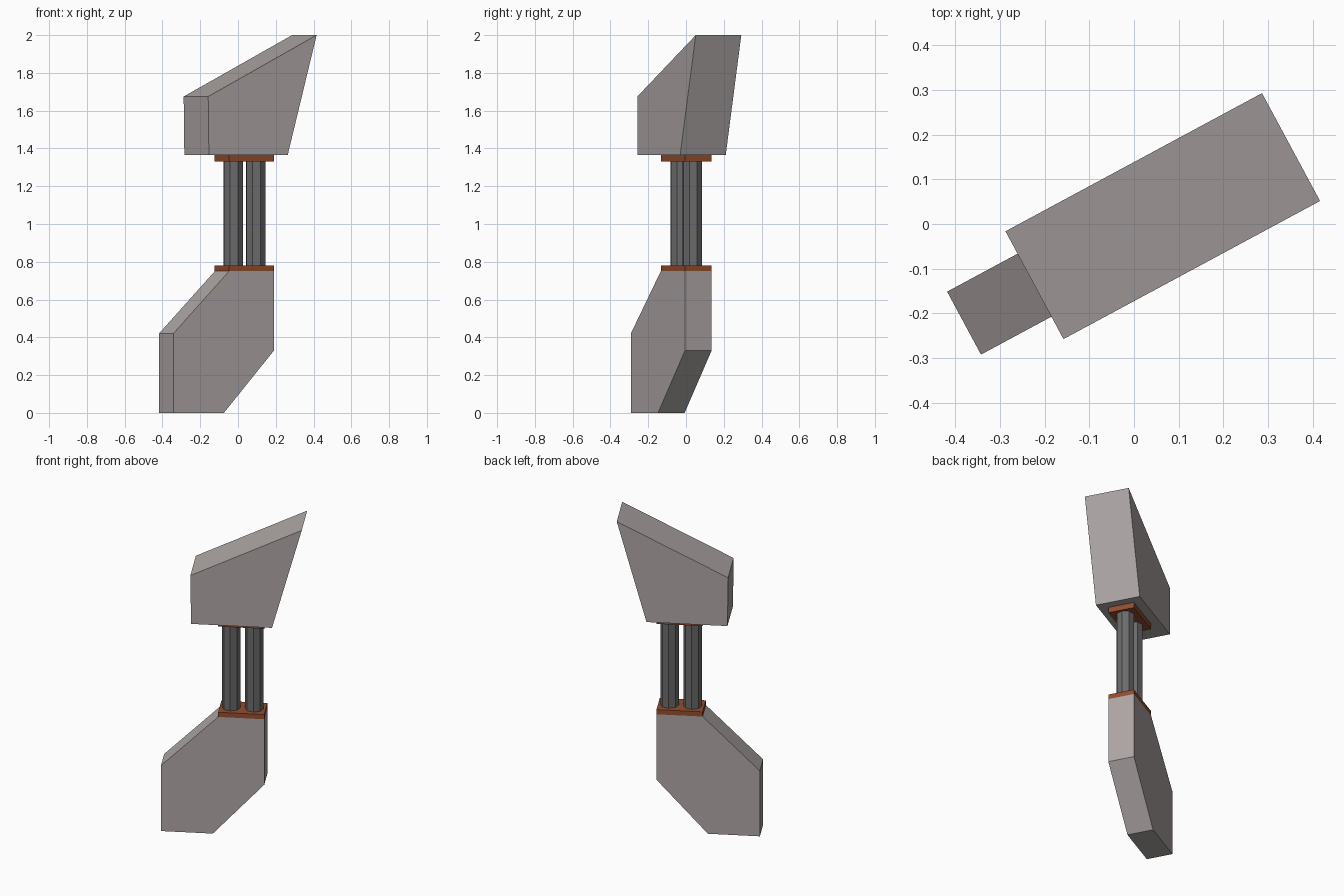
import bpy, bmesh, math
from mathutils import Matrix

if "Cube" in bpy.data.objects:
    bpy.data.objects.remove(bpy.data.objects["Cube"])

# Everything is modelled along its own axis, then turned about z
TURN = Matrix.Rotation(math.radians(28.3), 4, 'Z')
MID = -0.015   # centre of the thickness


def material(name, rgb):
    m = bpy.data.materials.new(name)
    m.diffuse_color = (*rgb, 1)
    m.use_nodes = True
    m.node_tree.nodes["Principled BSDF"].inputs["Base Color"].default_value = m.diffuse_color
    return m


stone = material("warm_grey", (0.42, 0.38, 0.375))
metal = material("dark_grey", (0.15, 0.15, 0.15))
rust = material("rust_orange", (0.29, 0.075, 0.027))


def finish(bm, name, mat):
    bmesh.ops.recalc_face_normals(bm, faces=bm.faces[:])
    me = bpy.data.meshes.new(name)
    bm.to_mesh(me)
    bm.free()
    me.materials.append(mat)
    me.transform(TURN)
    ob = bpy.data.objects.new(name, me)
    bpy.context.collection.objects.link(ob)
    return ob


def slab(name, profile, half, mat):
    """Extrude an (along, z) profile through the thickness."""
    bm = bmesh.new()
    face = bm.faces.new([bm.verts.new((u, MID - half, z)) for u, z in profile])
    ext = bmesh.ops.extrude_face_region(bm, geom=[face])
    moved = [g for g in ext["geom"] if isinstance(g, bmesh.types.BMVert)]
    bmesh.ops.translate(bm, verts=moved, vec=(0, 2 * half, 0))
    return finish(bm, name, mat)


# Lower and upper blocks
slab("lower_block", [(-0.44, 0), (-0.136, 0), (0.165, 0.33), (0.165, 0.75),
                     (-0.105, 0.75), (-0.44, 0.42)], 0.08, stone)
slab("upper_block", [(-0.257, 1.365), (0.217, 1.365), (0.391, 2.0),
                     (-0.261, 1.675)], 0.137, stone)

# Mounting plates
for name, z0, z1 in (("lower_plate", 0.75, 0.78), ("upper_plate", 1.33, 1.365)):
    slab(name, [(-0.105, z0), (0.165, z0), (0.165, z1), (-0.105, z1)], 0.08, rust)

# Pair of octagonal columns
for name, u in (("left_column", -0.038), ("right_column", 0.098)):
    bm = bmesh.new()
    bmesh.ops.create_cone(bm, cap_ends=True, segments=8, radius1=0.054,
                          radius2=0.054, depth=0.55,
                          matrix=Matrix.Translation((u, MID, 1.055)))
    finish(bm, name, metal)
